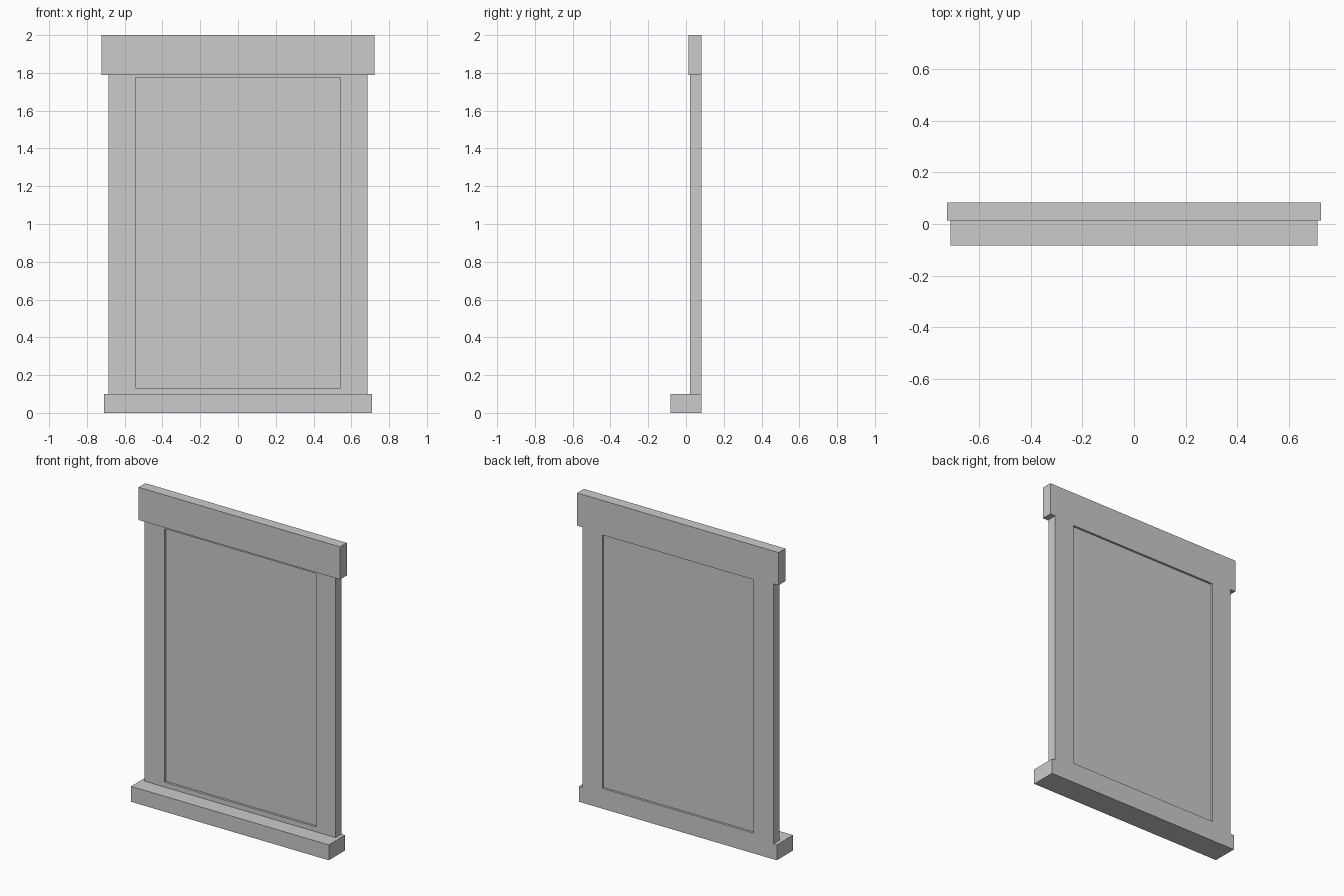
import bpy, bmesh

if "Cube" in bpy.data.objects:
    bpy.data.objects.remove(bpy.data.objects["Cube"])

BACK = 0.083  # shared rear plane of the trim


def add_object(name, bm):
    bmesh.ops.recalc_face_normals(bm, faces=bm.faces)
    mesh = bpy.data.meshes.new(name)
    bm.to_mesh(mesh)
    bm.free()
    obj = bpy.data.objects.new(name, mesh)
    bpy.context.collection.objects.link(obj)
    return obj


def box(name, half_width, y0, y1, z0, z1):
    bm = bmesh.new()
    bmesh.ops.create_cube(bm, size=1)
    for v in bm.verts:
        v.co.x *= 2 * half_width
        v.co.y = y1 if v.co.y > 0 else y0
        v.co.z = z1 if v.co.z > 0 else z0
    return add_object(name, bm)


def ring(name, outer, inner, y0, y1):
    """Rectangular frame; outer and inner are (half_width, z0, z1)."""
    bm = bmesh.new()

    def loop(r, y):
        w, z0, z1 = r
        return [bm.verts.new((x, y, z)) for x, z in
                ((-w, z0), (w, z0), (w, z1), (-w, z1))]

    loops = [loop(outer, y0), loop(inner, y0), loop(inner, y1), loop(outer, y1)]
    for k in range(4):
        a, b = loops[k], loops[(k + 1) % 4]
        for i in range(4):
            j = (i + 1) % 4
            bm.faces.new((a[i], a[j], b[j], b[i]))
    return add_object(name, bm)


# Projecting sill at the bottom and wide header board on top
box("window_sill", 0.71, -0.083, BACK, 0.0, 0.10)
box("header_board", 0.723, 0.014, BACK, 1.788, 2.0)

# Side casings with thin top and bottom rails
ring("window_frame", (0.686, 0.10, 1.788), (0.543, 0.132, 1.776), 0.022, BACK)

# Recessed pane
box("window_pane", 0.543, 0.036, 0.069, 0.132, 1.776)
